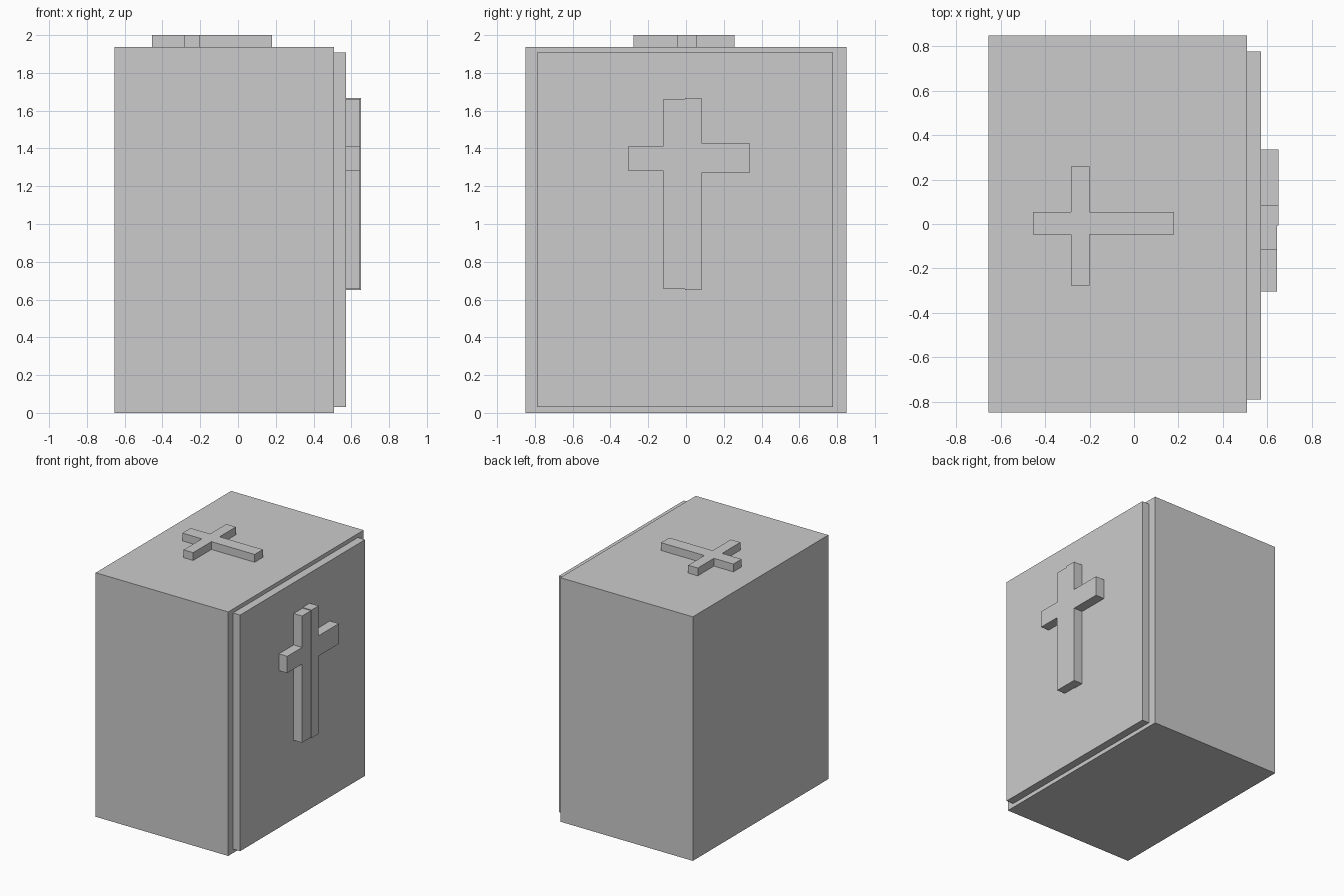
import bpy, bmesh
from mathutils import Vector

if "Cube" in bpy.data.objects:
    bpy.data.objects.remove(bpy.data.objects["Cube"])


def prism(name, outline, direction):
    """Extrude a closed planar outline along a direction."""
    bm = bmesh.new()
    face = bm.faces.new([bm.verts.new(p) for p in outline])
    ext = bmesh.ops.extrude_face_region(bm, geom=[face], use_keep_orig=True)
    moved = [g for g in ext["geom"] if isinstance(g, bmesh.types.BMVert)]
    bmesh.ops.translate(bm, verts=moved, vec=Vector(direction))
    bmesh.ops.recalc_face_normals(bm, faces=bm.faces)
    mesh = bpy.data.meshes.new(name)
    bm.to_mesh(mesh)
    bm.free()
    obj = bpy.data.objects.new(name, mesh)
    bpy.context.collection.objects.link(obj)
    return obj


def box(name, x, y, z):
    base = [(x[0], y[0], z[0]), (x[1], y[0], z[0]),
            (x[1], y[1], z[0]), (x[0], y[1], z[0])]
    return prism(name, base, (0, 0, z[1] - z[0]))


def half_cross(name, seam, shaft, tip, z, arm, depth):
    """Half of the upright cross: shaft strip with one side arm."""
    pts = [(seam, z[0]), (shaft, z[0]), (shaft, arm[0]), (tip, arm[0]),
           (tip, arm[1]), (shaft, arm[1]), (shaft, z[1]), (seam, z[1])]
    return prism(name, [(0.572, a, b) for a, b in pts], (depth, 0, 0))


# Stone block and the slab on its +x face
box("tomb_body", (-0.655, 0.509), (-0.85, 0.85), (0, 1.938))
box("door_slab", (0.509, 0.572), (-0.79, 0.778), (0.032, 1.907))

# Upright cross on the slab, in two slightly unequal halves
half_cross("door_cross_left", -0.006, -0.118, -0.304,
           (0.656, 1.662), (1.28, 1.413), 0.073)
half_cross("door_cross_right", -0.006, 0.083, 0.336,
           (0.651, 1.668), (1.269, 1.43), 0.078)

# Flat cross on the roof
x0, x1, x2, x3 = -0.455, -0.284, -0.2, 0.18
y0, y1, y2, y3 = -0.277, -0.048, 0.055, 0.258
roof = [(x0, y1), (x1, y1), (x1, y0), (x2, y0), (x2, y1), (x3, y1),
        (x3, y2), (x2, y2), (x2, y3), (x1, y3), (x1, y2), (x0, y2)]
prism("roof_cross", [(a, b, 1.938) for a, b in roof], (0, 0, 0.062))
